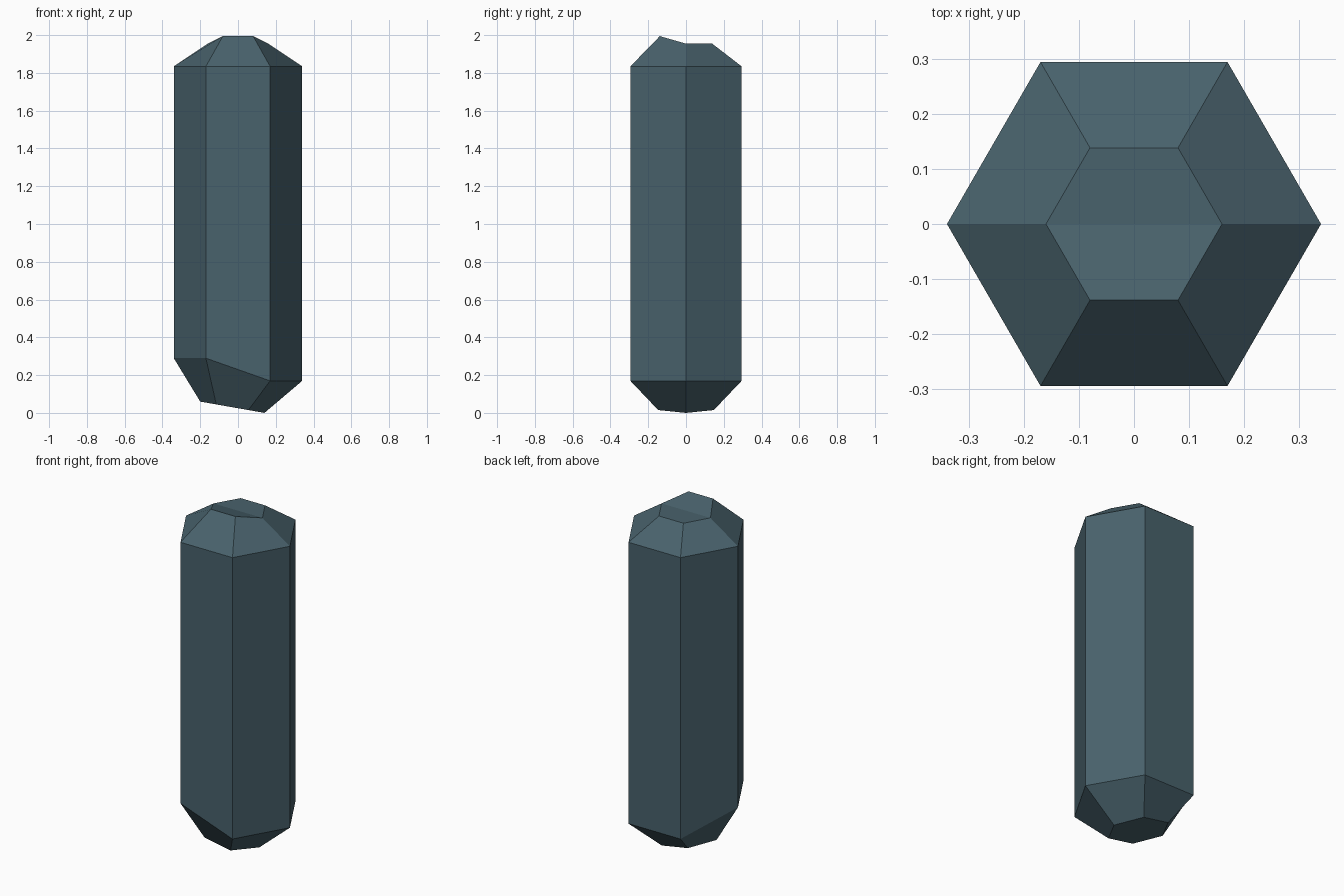
import bpy, bmesh
from math import cos, sin, radians

cube = bpy.data.objects.get("Cube")
if cube:
    bpy.data.objects.remove(cube, do_unlink=True)

SIDES = 6

# Slate blue crystal colour
mat = bpy.data.materials.new("slate_blue")
mat.use_nodes = True
colour = (0.066, 0.122, 0.150, 1.0)
mat.diffuse_color = colour
mat.node_tree.nodes["Principled BSDF"].inputs["Base Color"].default_value = colour

bm = bmesh.new()


def ring(radius, height, cx=0.0):
    """Hexagonal ring whose height is a function of x and y."""
    verts = []
    for i in range(SIDES):
        a = radians(60 * i)
        x, y = cx + radius * cos(a), radius * sin(a)
        verts.append(bm.verts.new((x, y, height(x, y))))
    return verts


def bridge(low, high):
    for i in range(SIDES):
        j = (i + 1) % SIDES
        bm.faces.new((low[i], low[j], high[j], high[i]))


# Tilted base facet, chipped lower shoulder, upper shoulder, raised front tip
base = ring(0.17, lambda x, y: 0.03 - 0.176 * x, cx=-0.03)
lower = ring(0.34, lambda x, y: 0.295 if x < -0.1 and y < 0.1 else 0.175)
upper = ring(0.34, lambda x, y: 1.84)
tip = ring(0.16, lambda x, y: 2.0 if y < -0.05 else 1.96)

for low, high in ((base, lower), (lower, upper), (upper, tip)):
    bridge(low, high)

# Base facet, and the tip split into a level back and a sloping front
bm.faces.new(base[::-1])
bm.faces.new(tip[:4])
bm.faces.new(tip[3:] + tip[:1])
bmesh.ops.translate(bm, verts=bm.verts, vec=(0, 0, -min(v.co.z for v in bm.verts)))
bmesh.ops.recalc_face_normals(bm, faces=bm.faces)

mesh = bpy.data.meshes.new("crystal")
bm.to_mesh(mesh)
bm.free()
mesh.materials.append(mat)
bpy.context.collection.objects.link(bpy.data.objects.new("crystal", mesh))
